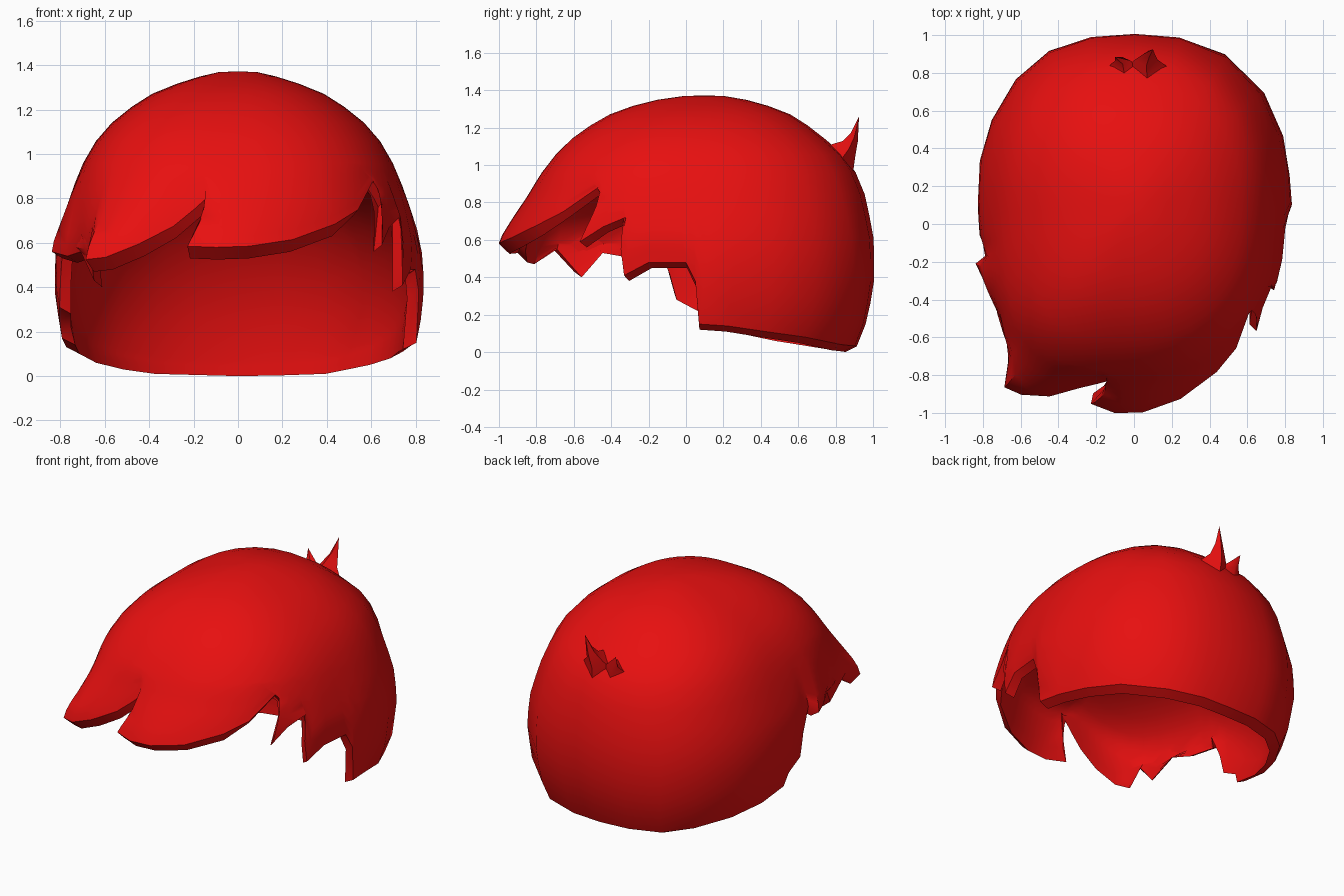
import bpy, bmesh, math
from mathutils import Vector

if "Cube" in bpy.data.objects:
    bpy.data.objects.remove(bpy.data.objects["Cube"])

red = bpy.data.materials.new("hair red")
red.diffuse_color = (0.8, 0.005, 0.005, 1)
red.use_nodes = True
red.node_tree.nodes["Principled BSDF"].inputs["Base Color"].default_value = red.diffuse_color

TOP, CY, RING = 1.375, 0.1, 0.96      # crown height, y centre, level where locks begin
CEILING = 0.97                        # height of the hollow inside
# z, half width, back y, front y
PROFILE = [(1.375, 0, .1, .1), (1.367, .1, .22, -.03), (1.34, .2, .36, -.2),
           (1.27, .39, .56, -.41), (1.15, .56, .73, -.6), (1.02, .67, .88, -.73),
           (.83, .75, .96, -.85), (.6, .82, 1.0, -1.0), (.4, .83, 1.0, -1.03),
           (.18, .8, .96, -1.0), (-.01, .72, .88, -.95)]
# jagged hairline: back, left side, fringe, right side, back
RIM = [(-.2, .89, .005), (-.4, .83, .01), (-.55, .7, .03), (-.68, .5, .06), (-.76, .3, .1),
       (-.78, .1, .14), (-.8, .06, .22), (-.8, -.06, .28), (-.8, -.1, .42), (-.79, -.17, .57),
       (-.84, -.21, .53), (-.77, -.36, .51), (-.71, -.48, .53), (-.65, -.6, .4),
       (-.67, -.74, .55), (-.69, -.87, .47), (-.6, -.91, .48), (-.45, -.92, .54),
       (-.3, -.9, .62), (-.2, -.88, .7), (-.11, -.86, .78), (-.16, -.91, .66),
       (-.23, -.96, .53), (-.1, -1.01, .525), (.05, -1.005, .53), (.25, -.94, .56),
       (.45, -.81, .63), (.55, -.67, .72), (.62, -.48, .85), (.67, -.43, .76),
       (.65, -.57, .56), (.69, -.45, .64), (.74, -.33, .69), (.74, -.35, .52),
       (.74, -.33, .38), (.78, -.2, .45), (.8, 0, .45), (.81, .05, .35), (.79, .07, .12),
       (.77, .22, .11), (.73, .42, .08), (.63, .63, .05), (.42, .82, .01), (.2, .89, .003),
       (0, .9, 0)]
N, UPPER, LOWER = len(RIM), 8, 8


def section(z):
    s = math.sqrt(max(TOP - z, 0))
    for p, q in zip(PROFILE, PROFILE[1:]):
        s0, s1 = math.sqrt(TOP - p[0]), math.sqrt(TOP - q[0])
        if s <= s1:
            u = (s - s0) / (s1 - s0)
            return [p[i] + (q[i] - p[i]) * u for i in (1, 2, 3)]
    return PROFILE[-1][1:]


def radius(ang, z):
    """Superellipse radius of the dome at an angle (0 = front, + = right)."""
    a, back, front = section(z)
    dx, dy = abs(math.sin(ang)), math.cos(ang)
    b = CY - front if dy > 0 else back - CY
    n = 3.2 if dy > 0 and ang < 0 else 2.35
    return ((dx / a) ** n + (abs(dy) / b) ** n) ** (-1 / n)


def finish(name, bm, angle):
    bmesh.ops.recalc_face_normals(bm, faces=bm.faces)
    me = bpy.data.meshes.new(name)
    bm.to_mesh(me)
    bm.free()
    obj = bpy.data.objects.new(name, me)
    bpy.context.collection.objects.link(obj)
    me.materials.append(red)
    bpy.ops.object.select_all(action='DESELECT')
    obj.select_set(True)
    bpy.context.view_layer.objects.active = obj
    bpy.ops.object.shade_smooth_by_angle(angle=math.radians(angle))


# even out the column angles at the crown
angles = [math.atan2(x, CY - y) for x, y, z in RIM]
base = sorted(angles)
for _ in range(4):
    ext = [base[-1] - 2 * math.pi] + base + [base[0] + 2 * math.pi]
    base = [(ext[i] + 2 * ext[i + 1] + ext[i + 2]) / 4 for i in range(N)]

# smooth line above the locks, where the hollow begins
line = [max(RIM[(i + k) % N][2] for k in (-2, -1, 0, 1, 2)) for i in range(N)]
line = [sum(line[(i + k) % N] for k in (-2, -1, 0, 1, 2)) / 5 for i in range(N)]
line = [max(a, p[2]) + .02 for a, p in zip(line, RIM)]


def polar(th, rad, z):
    return (rad * math.sin(th), CY - rad * math.cos(th), z)


def outer_column(i):
    x, y, z = RIM[i]
    flare = math.hypot(x, y - CY) / radius(angles[i], z)
    z += .055 if y < -.75 else .03
    pts = []
    for r in range(1, UPPER + 1):
        h = TOP - (TOP - RING) * (r / UPPER) ** 2
        pts.append(polar(base[i], radius(base[i], h), h))
    for r in range(1, LOWER + 1):
        v = r / LOWER
        w = v ** 1.5
        th, h = base[i] + (angles[i] - base[i]) * w, RING + (z - RING) * v
        pts.append(polar(th, radius(th, h) * (1 + (flare - 1) * w), h))
    return pts


def inner_column(i):
    x, y, z = RIM[i]
    b, z0 = base[i], line[i]
    r0, r1 = .93 * radius(b, z0), .94 * math.hypot(x, y - CY)
    pts = []
    for r in range(1, UPPER + 1):
        f = r / UPPER * math.pi / 2
        pts.append(polar(b, r0 * math.sin(f), z0 + (CEILING - z0) * math.cos(f)))
    for r in range(1, 4):
        v = r / 3
        pts.append(polar(b + (angles[i] - b) * v, r0 + (r1 - r0) * v, z0 + (z - z0) * v))
    return pts


def skin(bm, column, height):
    """One layer of the shell; returns its hairline vertices."""
    crown = bm.verts.new((0, CY, height))
    cols = [[bm.verts.new(p) for p in column(i)] for i in range(N)]
    for i, c in enumerate(cols):
        e = cols[(i + 1) % N]
        bm.faces.new((crown, c[0], e[0]))
        for r in range(len(c) - 1):
            bm.faces.new((c[r], c[r + 1], e[r + 1], e[r]))
    return [c[-1] for c in cols]


# hair shell: outer and inner layer joined along the hairline
bm = bmesh.new()
outer, inner = skin(bm, outer_column, TOP - .002), skin(bm, inner_column, CEILING)
for i in range(N):
    j = (i + 1) % N
    bm.faces.new((outer[i], inner[i], inner[j], outer[j]))
finish("hair_shell", bm, 40)


# cowlick: curved spikes at the back of the crown
def spike(name, rings, tip):
    """rings: (centre, half width x, half depth along the slope)"""
    bm = bmesh.new()
    slope = Vector((0, .62, -.78))
    loops = []
    for c, w, d in rings:
        c = Vector(c)
        loops.append([bm.verts.new(c + o) for o in
                      (Vector((w, 0, 0)), slope * d, Vector((-w, 0, 0)), -slope * d)])
    end = bm.verts.new(tip)
    for k in range(4):
        j = (k + 1) % 4
        for p, q in zip(loops, loops[1:]):
            bm.faces.new((p[k], p[j], q[j], q[k]))
        bm.faces.new((loops[-1][k], loops[-1][j], end))
    bm.faces.new(loops[0])
    finish(name, bm, 60)


spike("cowlick_large", [((.07, .83, 1.03), .11, .1), ((.065, .87, 1.085), .06, .055),
                        ((.08, .9, 1.15), .03, .03)], (.1, .925, 1.26))
spike("cowlick_small", [((-.05, .83, 1.03), .09, .07), ((-.06, .865, 1.075), .04, .03)],
      (-.1, .885, 1.15))
